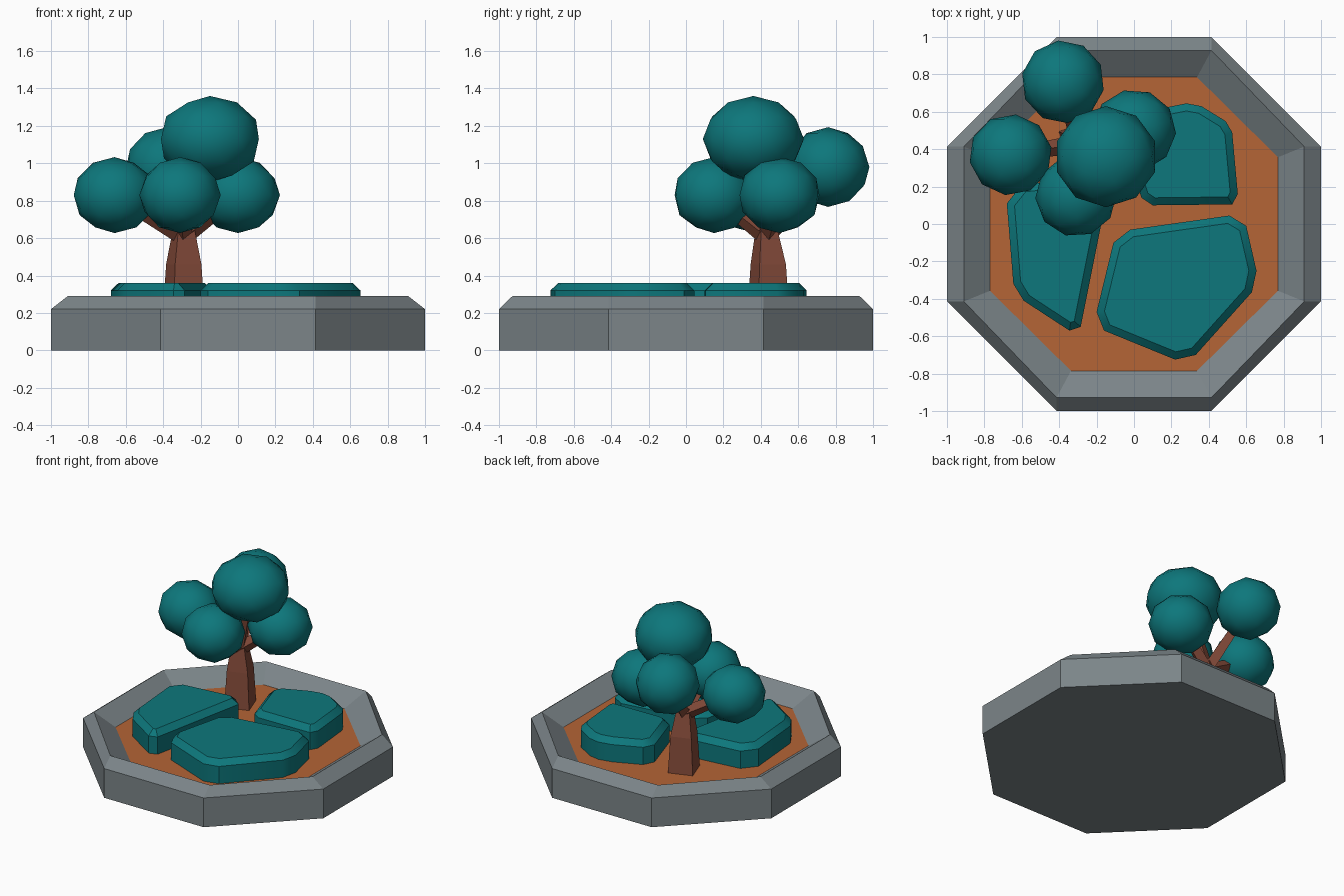
import bpy, bmesh, math
from mathutils import Vector, Matrix

if "Cube" in bpy.data.objects:
    bpy.data.objects.remove(bpy.data.objects["Cube"])


def material(name, rgb):
    m = bpy.data.materials.new(name)
    m.diffuse_color = (*rgb, 1)
    m.use_nodes = True
    m.node_tree.nodes["Principled BSDF"].inputs["Base Color"].default_value = m.diffuse_color
    return m


STONE = material("grey stone", (0.20, 0.235, 0.25))
SOIL = material("orange soil", (0.46, 0.128, 0.037))
LEAF = material("teal leaf", (0.004, 0.185, 0.20))
BARK = material("brown bark", (0.235, 0.07, 0.042))


def finish(name, bm, mats, smooth=None):
    bmesh.ops.recalc_face_normals(bm, faces=bm.faces)
    mesh = bpy.data.meshes.new(name)
    bm.to_mesh(mesh)
    bm.free()
    for m in mats:
        mesh.materials.append(m)
    ob = bpy.data.objects.new(name, mesh)
    bpy.context.collection.objects.link(ob)
    if smooth:
        bpy.ops.object.select_all(action='DESELECT')
        ob.select_set(True)
        bpy.context.view_layer.objects.active = ob
        bpy.ops.object.shade_smooth_by_angle(angle=math.radians(smooth))
    return ob


def loft(bm, rings):
    """Skin matching rings of points and cap both ends; returns the last cap."""
    vs = [[bm.verts.new(p) for p in r] for r in rings]
    n = len(vs[0])
    for a, b in zip(vs, vs[1:]):
        for i in range(n):
            j = (i + 1) % n
            bm.faces.new((a[i], a[j], b[j], b[i]))
    bm.faces.new(vs[0][::-1])
    return bm.faces.new(vs[-1])


def octagon(far_x, far_y, near_x, near_y, z):
    quarter = [(far_x, near_y), (near_x, far_y)]
    pts = []
    for sx, sy in ((1, 1), (-1, 1), (-1, -1), (1, -1)):
        q = quarter if sx * sy > 0 else quarter[::-1]
        pts += [(sx * x, sy * y, z) for x, y in q]
    return pts


# Octagonal planter: wall, chamfered rim, sloping inside, soil floor
bm = bmesh.new()
soil = loft(bm, [octagon(1, 1, .414, .414, 0),
                 octagon(1, 1, .414, .414, .22),
                 octagon(.91, .928, .414, .414, .29),
                 octagon(.77, .785, .337, .357, .19)])
soil.material_index = 1
finish("planter", bm, [STONE, SOIL])


# Low clipped hedges with a chamfered top
def hedge(name, outline):
    n = len(outline)
    pts = [Vector(p) for p in outline]
    inner = []
    for i, p in enumerate(pts):
        a, b = (p - pts[i - 1]).normalized(), (pts[(i + 1) % n] - p).normalized()
        na, nb = Vector((-a.y, a.x)), Vector((-b.y, b.x))
        inner.append(p + (na + nb) * (.04 / (1 + na.dot(nb))))
    bm = bmesh.new()
    loft(bm, [[(*p, .185) for p in pts], [(*p, .32) for p in pts],
              [(*p, .36) for p in inner]])
    finish(name, bm, [LEAF], 35)


hedge("front_hedge", [(-.2, -.47), (-.16, -.57), (.22, -.725), (.33, -.70),
                      (.63, -.365), (.655, -.25), (.6, -.01), (.51, .045),
                      (-.02, -.03), (-.11, -.1)])
hedge("back_hedge", [(.04, .14), (.1, .1), (.525, .105), (.555, .16), (.525, .49),
                     (.49, .55), (.36, .63), (.28, .645), (.18, .625),
                     (-.02, .54), (-.06, .46)])
hedge("left_hedge", [(-.68, .11), (-.645, -.32), (-.59, -.41), (-.345, -.57),
                     (-.285, -.55), (-.135, .2), (-.2, .255), (-.6, .21)])


# Four-sided tapering trunk
def square(x, y, z, r):
    return [(x + r * math.cos(math.radians(64 + 90 * k)),
             y + r * math.sin(math.radians(64 + 90 * k)), z) for k in range(4)]


bm = bmesh.new()
loft(bm, [square(-.29, .44, .185, .125), square(-.29, .44, .46, .105),
          square(-.29, .43, .66, .062)])
finish("trunk", bm, [BARK])

# Leaf clumps: centre and radii, each carried by a branch
clumps = [("top", (-.15, .36, 1.13), (.275, .27, .23)),
          ("left", (-.66, .37, .83), (.222, .217, .203)),
          ("front", (-.31, .15, .83), (.218, .218, .203)),
          ("right", (.0, .50, .83), (.225, .22, .203)),
          ("back", (-.38, .76, .98), (.222, .222, .213))]
fork = Vector((-.29, .43, .61))
for i, (name, centre, radii) in enumerate(clumps):
    bm = bmesh.new()
    bmesh.ops.create_icosphere(bm, subdivisions=2, radius=1,
                               matrix=Matrix.Rotation(.5 * i, 4, 'Z'))
    for v in bm.verts:
        v.co = Vector(c + r * k for c, r, k in zip(centre, radii, v.co))
    finish(name + "_leaf_clump", bm, [LEAF], 45)

    axis = Vector(centre) - fork
    bm = bmesh.new()
    bmesh.ops.create_cone(bm, cap_ends=True, segments=4, radius1=.05, radius2=.035,
                          depth=axis.length,
                          matrix=Matrix.Translation(fork + axis / 2)
                          @ axis.to_track_quat('Z', 'Y').to_matrix().to_4x4())
    finish(name + "_branch", bm, [BARK])
